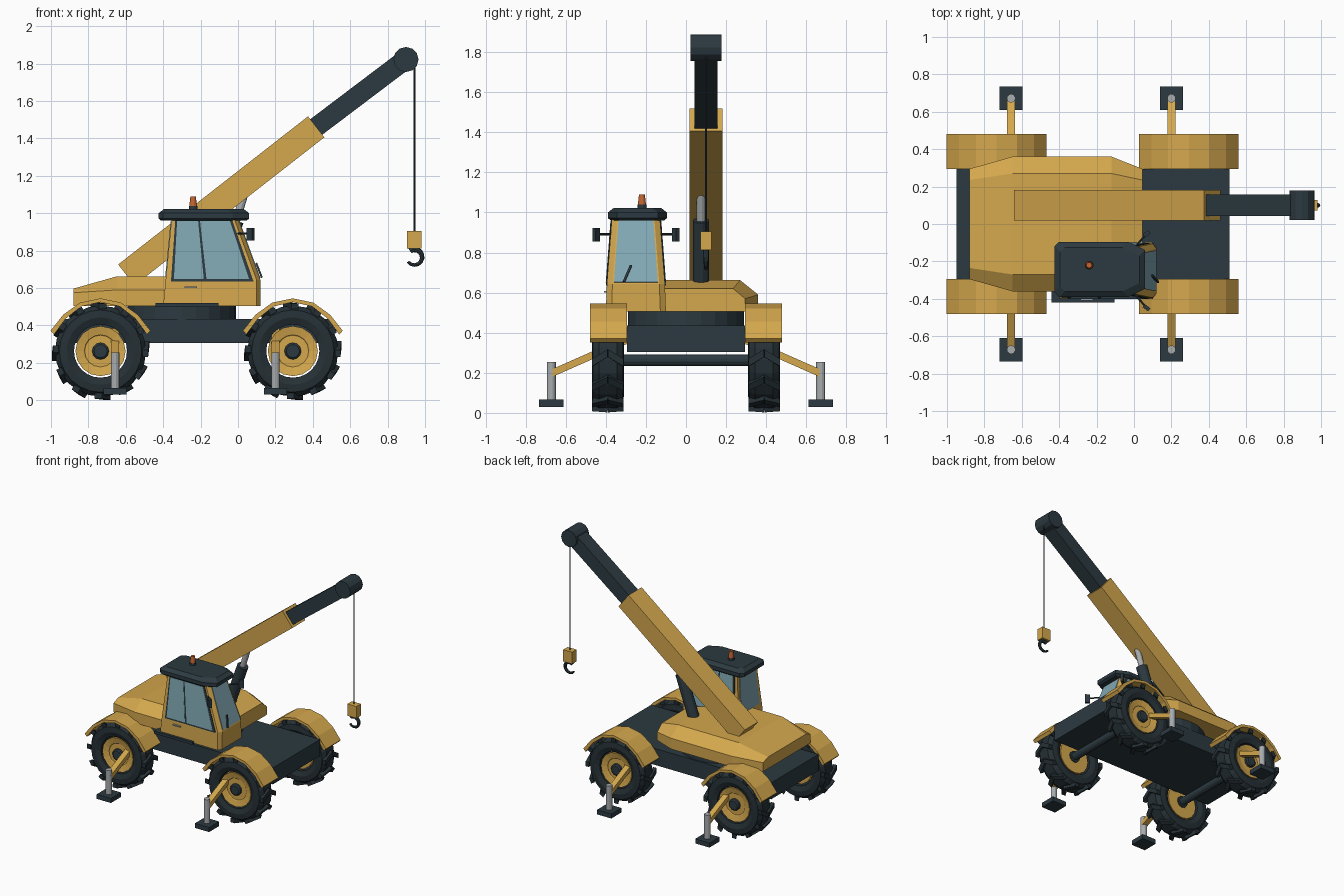
import bpy, bmesh
from math import sin, cos, pi, radians
from mathutils import Vector as V

cube = bpy.data.objects.get("Cube")
if cube:
    bpy.data.objects.remove(cube)


def material(name, rgb):
    m = bpy.data.materials.new(name)
    m.use_nodes = True
    m.diffuse_color = (*rgb, 1)
    m.node_tree.nodes["Principled BSDF"].inputs["Base Color"].default_value = (*rgb, 1)
    return m


YELLOW = material("yellow paint", (0.66, 0.39, 0.075))
DARK = material("dark slate", (0.025, 0.042, 0.052))
RUBBER = material("rubber", (0.019, 0.030, 0.036))
GLASS = material("window glass", (0.22, 0.39, 0.45))
STEEL = material("steel", (0.40, 0.42, 0.43))
ORANGE = material("beacon orange", (0.56, 0.13, 0.03))


def build(name, mat, *solids, closed=False):
    """One object made of lofted solids; each solid is a list of point loops."""
    bm = bmesh.new()
    for loops in solids:
        rings = [[bm.verts.new(p) for p in loop] for loop in loops]
        n = len(rings[0])
        pairs = list(zip(rings, rings[1:]))
        if closed:
            pairs.append((rings[-1], rings[0]))
        else:
            bm.faces.new(rings[0])
            bm.faces.new(rings[-1])
        for a, b in pairs:
            for i in range(n):
                j = (i + 1) % n
                bm.faces.new((a[i], a[j], b[j], b[i]))
    bmesh.ops.recalc_face_normals(bm, faces=bm.faces)
    me = bpy.data.meshes.new(name)
    bm.to_mesh(me)
    bm.free()
    me.materials.append(mat)
    ob = bpy.data.objects.new(name, me)
    bpy.context.collection.objects.link(ob)
    return ob


def beam(a, b, width, height, side=(0, 1, 0)):
    """Rectangular bar from a to b; width runs along side."""
    a, b, s = V(a), V(b), V(side).normalized()
    up = (b - a).cross(s).normalized() * height / 2
    s = s * width / 2
    return [[p + s + up, p - s + up, p - s - up, p + s - up] for p in (a, b)]


def box(x0, x1, y0, y1, z0, z1):
    return [[(x0, y0, z), (x1, y0, z), (x1, y1, z), (x0, y1, z)] for z in (z0, z1)]


def rod(a, b, r0, r1=None, n=12):
    a, b = V(a), V(b)
    d = (b - a).normalized()
    u = d.orthogonal().normalized()
    w = d.cross(u)
    ring = [u * cos(2 * pi * i / n) + w * sin(2 * pi * i / n) for i in range(n)]
    return [[p + v * r for v in ring] for p, r in ((a, r0), (b, r1 or r0))]


def turned(x, y, z, profile, n):
    """Solid turned about an axis along y, from (offset, radius) pairs."""
    return [[(x + r * cos(2 * pi * i / n), y + o, z + r * sin(2 * pi * i / n))
             for i in range(n)] for o, r in profile]


# Chassis, slewing ring, axles
WHEEL_X = (-0.735, 0.293)
WZ = 0.263
build("chassis", DARK, box(-0.95, 0.51, -0.295, 0.295, 0.305, 0.435))
build("slewing_ring", DARK, rod((-0.3, 0, 0.43), (-0.3, 0, 0.51), 0.29, n=24))
build("axles", DARK, *[rod((x, -0.36, WZ), (x, 0.36, WZ), 0.03) for x in WHEEL_X])

# Wheels and mudguards
TYRE = [(-0.065, 0.142), (-0.08, 0.18), (-0.075, 0.22), (-0.045, 0.243),
        (0.045, 0.243), (0.075, 0.22), (0.08, 0.18), (0.065, 0.142)]
ARCH = [(-0.267, 0.372), (-0.2, 0.457), (-0.11, 0.522), (0, 0.545),
        (0.11, 0.522), (0.2, 0.457), (0.267, 0.372)]
for end, x in zip(("rear", "front"), WHEEL_X):
    for side, s in (("right", -1), ("left", 1)):
        label = f"{end}_{side}"
        y = 0.39 * s
        build(label + "_tyre", RUBBER, turned(x, y, WZ, TYRE, 24), closed=True)
        lugs = []
        for i in range(12):
            t = i * pi / 6 + pi / 2
            for k in (-1, 1):
                ends = [V((x + r * cos(q), y + k * o, WZ + r * sin(q)))
                        for o, r, q in ((0, 0.248, t + 0.14), (0.078, 0.24, t - 0.05))]
                lugs.append(beam(*ends, 0.038, 0.03, (-sin(t), 0, cos(t))))
        build(label + "_tread", RUBBER, *lugs)
        build(label + "_rim", YELLOW, turned(x, y, WZ, [
            (-0.06 * s, 0.085), (-0.06 * s, 0.13), (0.06 * s, 0.134),
            (0.05 * s, 0.09), (0.045 * s, 0.085)], 16))
        build(label + "_hub", DARK, turned(x, y, WZ, [
            (-0.07 * s, 0.045), (0.062 * s, 0.045), (0.07 * s, 0.035)], 12))
        ya, yb = 0.295 * s, 0.48 * s
        build(label + "_mudguard", YELLOW, [
            [(x + px, ya, pz), (x + px, yb, pz),
             (x + px * 0.93, yb, pz - 0.02), (x + px * 0.93, ya, pz - 0.02)]
            for px, pz in ARCH])

# Outriggers
for end, x in (("rear", -0.657), ("front", 0.2)):
    for side, s in (("right", -1), ("left", 1)):
        label = f"{end}_{side}_outrigger"
        y = 0.672 * s
        build(label + "_arm", YELLOW,
              beam((x, 0.28 * s, 0.37), (x, y, 0.197), 0.044, 0.036, (1, 0, 0)))
        build(label + "_leg", STEEL, rod((x, y, 0.06), (x, y, 0.255), 0.023))
        build(label + "_pad", DARK,
              box(x - 0.062, x + 0.062, y - 0.062, y + 0.062, 0.03, 0.066))

# Faceted upper body: x, half width, top half width, shoulder height, top height
build("upper_body", YELLOW, [
    [(x, -w, 0.505), (x, -w, sh), (x, -t, top), (x, t, top), (x, w, sh), (x, w, 0.505)]
    for x, w, t, sh, top in ((-0.88, 0.295, 0.235, 0.575, 0.597),
                             (-0.65, 0.36, 0.27, 0.59, 0.662),
                             (-0.12, 0.36, 0.27, 0.59, 0.662),
                             (0.045, 0.295, 0.235, 0.57, 0.62))])


# Cab shell with cut front corners
def cab_loop(x0, x1, y0, y1, z):
    return [V(p) for p in ((x0, y0, z), (x1 - 0.02, y0, z), (x1, y0 + 0.028, z),
                           (x1, y1 - 0.028, z), (x1 - 0.02, y1, z), (x0, y1, z))]


foot = cab_loop(-0.40, 0.12, -0.40, -0.10, 0.505)
sill = cab_loop(-0.387, 0.12, -0.395, -0.105, 0.642)
head = cab_loop(-0.355, 0.0, -0.37, -0.13, 0.97)
build("cab_shell", YELLOW, [foot, sill, head])


def panel(name, mat, i, j, u0, u1, v0, v1, depth):
    """Thin plate on the cab wall between corners i and j."""
    def at(u, v):
        return sill[i].lerp(sill[j], u).lerp(head[i].lerp(head[j], u), v)
    quad = [at(u0, v0), at(u1, v0), at(u1, v1), at(u0, v1)]
    n = (quad[1] - quad[0]).cross(quad[3] - quad[0]).normalized()
    return build(name, mat, [[p + n * o for p in quad] for o in (-0.003, depth)])


for side, i, j, flip in (("right", 0, 1, False), ("left", 4, 5, True)):
    for part, mat, u0, u1, v0, v1, depth in (
            ("door_frame", DARK, 0.06, 0.96, -0.02, 0.97, 0.004),
            ("rear_window", GLASS, 0.09, 0.42, 0.015, 0.96, 0.006),
            ("door_window", GLASS, 0.45, 0.92, 0.015, 0.96, 0.006)):
        if flip:
            u0, u1 = 1 - u1, 1 - u0
        panel(f"cab_{side}_{part}", mat, i, j, u0, u1, v0, v1, depth)
panel("windscreen", GLASS, 2, 3, 0.03, 0.97, 0.03, 0.97, 0.004)
panel("back_window", GLASS, 5, 0, 0.1, 0.9, 0.05, 0.96, 0.004)


# Cab roof, beacon and fittings
def roof_loop(g, z):
    x0, x1, y0, y1 = -0.425 + g, 0.06 - g, -0.39 + g, -0.095 - g
    return [(x0, y0 + 0.025, z), (x0 + 0.025, y0, z), (x1 - 0.09, y0, z), (x1, y0 + 0.045, z),
            (x1, y1 - 0.045, z), (x1 - 0.09, y1, z), (x0 + 0.025, y1, z), (x0, y1 - 0.025, z)]


build("cab_roof", DARK, [roof_loop(0.015, 0.96), roof_loop(0, 0.972),
                         roof_loop(0, 1.0), roof_loop(0.03, 1.023)])
build("beacon_base", DARK, rod((-0.24, -0.22, 1.02), (-0.24, -0.22, 1.04), 0.024))
build("beacon", ORANGE, rod((-0.24, -0.22, 1.04), (-0.24, -0.22, 1.09), 0.021, 0.015))
for side, s in (("right", -1), ("left", 1)):
    y = -0.25 + 0.198 * s
    build(side + "_mirror", DARK,
          beam((0.067, y, 0.855), (0.067, y, 0.922), 0.036, 0.02, (0.8, 0.6 * s, 0)),
          rod((0.0, -0.25 + 0.12 * s, 0.892), (0.067, y, 0.892), 0.006, n=6))
build("wiper", DARK, beam((0.128, -0.31, 0.655), (0.097, -0.275, 0.735), 0.012, 0.01))
build("door_handle", STEEL, box(-0.285, -0.22, -0.41, -0.39, 0.601, 0.609))
build("cab_step", DARK, box(-0.44, -0.105, -0.42, -0.36, 0.5, 0.52))

# Telescopic boom
BY = 0.1
build("outer_boom", YELLOW, beam((-0.597, BY, 0.67), (0.418, BY, 1.462), 0.163, 0.142))
build("inner_boom", DARK, beam((0.36, BY, 1.417), (0.893, BY, 1.82), 0.115, 0.105))
build("boom_head", DARK, turned(0.898, BY, 1.822, [(-0.078, 0.067), (0.078, 0.067)], 12))

# Lift cylinder
low, mid, high = (V(p) for p in ((-0.13, 0.075, 0.62), (-0.01, 0.075, 0.96), (0.03, 0.075, 1.09)))
build("lift_barrel", DARK, rod(low, mid, 0.042))
build("lift_rod", STEEL, rod(mid, high, 0.022))

# Cable, block and hook
HX = 0.943
build("cable", DARK, rod((HX, BY, 0.89), (HX, BY, 1.8), 0.005, n=6))
build("hook_block", YELLOW, box(HX - 0.039, HX + 0.039, BY - 0.028, BY + 0.028, 0.812, 0.905))
arc = []
for k in range(11):
    t = radians(125 - 27 * k)
    c, r = V((cos(t), 0, sin(t))), 0.016 - 0.0008 * k
    mid = V((HX, BY, 0.765)) + c * 0.042
    arc.append([mid + c * r * cos(a) + V((0, r * sin(a), 0))
                for a in (i * pi / 4 for i in range(8))])
build("hook", DARK, arc)
